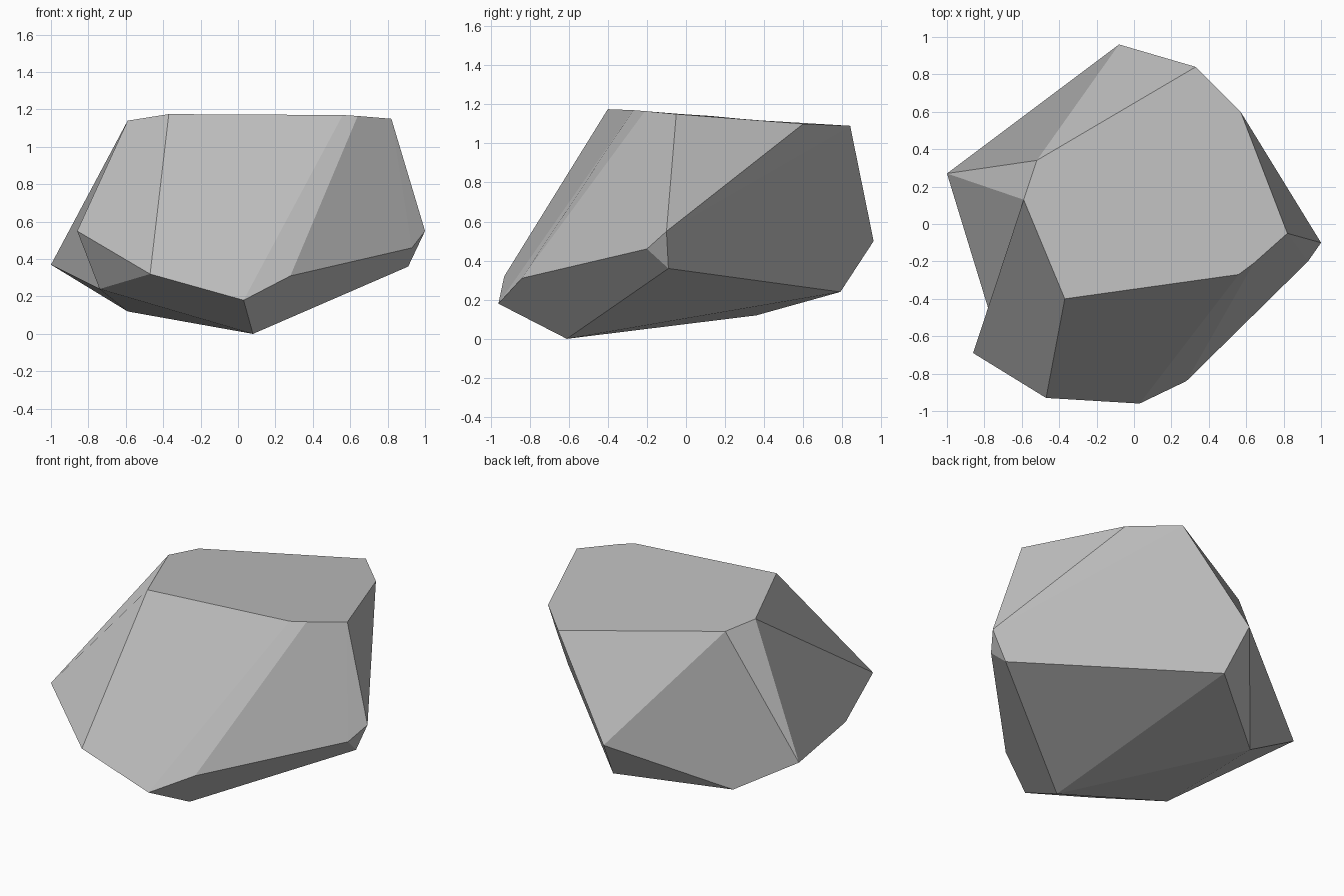
import bpy
import bmesh

cube = bpy.data.objects.get("Cube")
if cube:
    bpy.data.objects.remove(cube, do_unlink=True)

# Corners of the boulder, grouped by level
top_rim = dict(
    B=(.33, .84, 1.09), C=(.57, .60, 1.10), D=(.82, -.05, 1.15),
    U=(.64, -.21, 1.165), G=(.56, -.27, 1.17), H=(-.37, -.40, 1.175),
    I=(-.59, .13, 1.14), J=(-.52, .34, 1.12))
waist = dict(
    A=(-.08, .96, .50), E=(1, -.10, .55), F=(.93, -.20, .46),
    O=(.28, -.84, .31), N=(.03, -.96, .18), M=(-.47, -.93, .32),
    L=(-.86, -.69, .55), K=(-1, .27, .37))
underside = dict(
    P=(.08, -.61, 0), Q=(.91, -.09, .36), R=(-.03, .79, .24),
    S=(-.59, .36, .12), T=(-.74, -.58, .24))

# Facets, each spelled by its corners in order
facets = {
    "top": ["BJIHGUDC"],
    "front": ["HMNG", "GNOU", "UOFD", "HILM", "LTM"],
    "left_and_right": ["DFE", "DEC", "EFQ", "IKTL", "IJK"],
    "back": ["BAJ", "ASKJ", "CEB", "BEQRA"],
    "bottom": ["NPQFO", "QPR", "RPS", "ARS", "MPN", "TPM", "TSP", "TKS"],
}

# Stone material
stone = bpy.data.materials.new("stone grey")
stone.use_nodes = True
grey = (.52, .52, .52, 1)
stone.diffuse_color = grey
for node in stone.node_tree.nodes:
    if node.type == 'BSDF_PRINCIPLED':
        node.inputs["Base Color"].default_value = grey
        node.inputs["Roughness"].default_value = .9

# Build the flat-faceted boulder
bm = bmesh.new()
corners = {}
for level in (top_rim, waist, underside):
    for name, position in level.items():
        corners[name] = bm.verts.new(position)
for side in facets.values():
    for outline in side:
        bm.faces.new([corners[name] for name in outline])
bmesh.ops.recalc_face_normals(bm, faces=bm.faces)

mesh = bpy.data.meshes.new("boulder")
bm.to_mesh(mesh)
bm.free()
mesh.materials.append(stone)
boulder = bpy.data.objects.new("boulder", mesh)
bpy.context.collection.objects.link(boulder)
